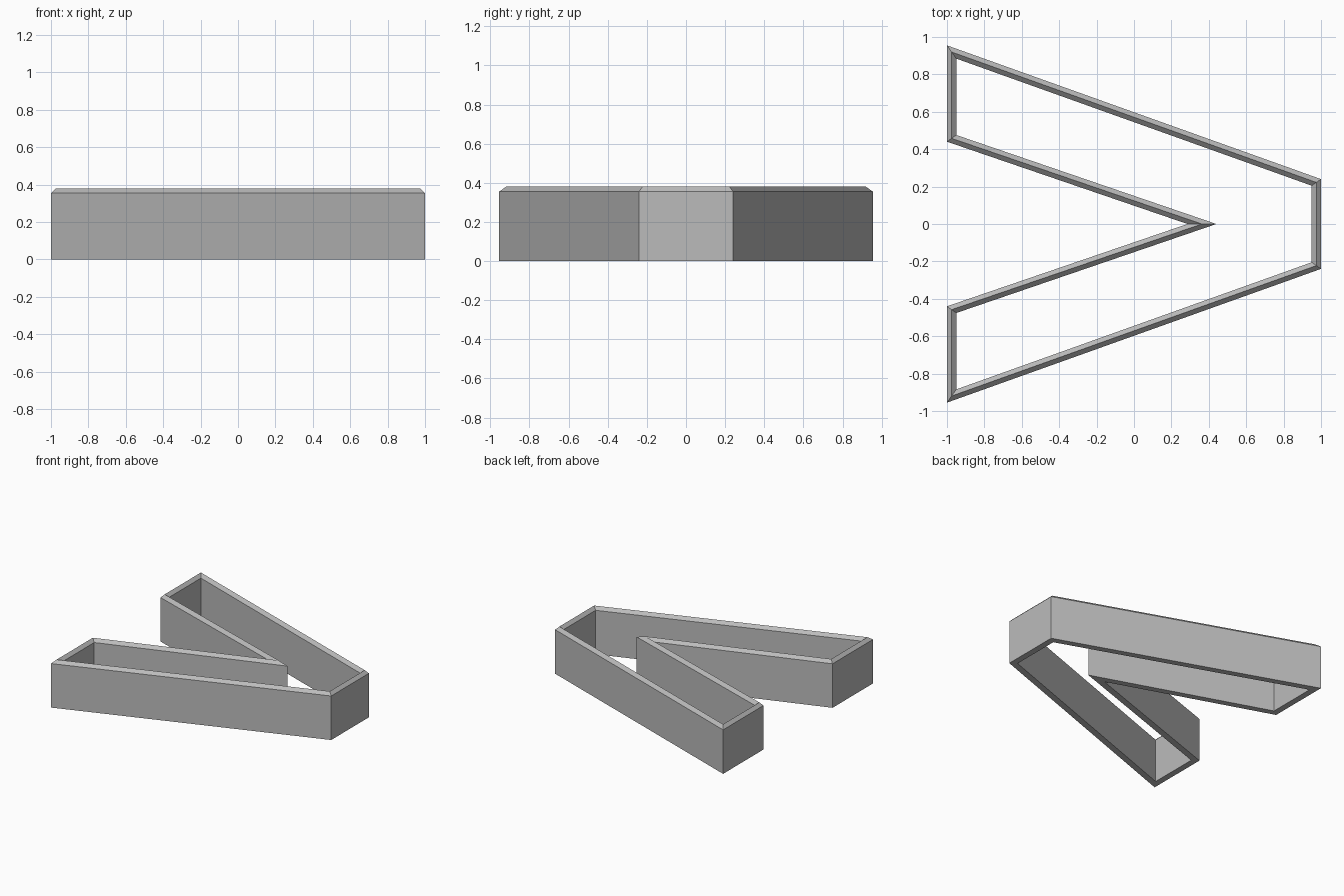
import bpy, bmesh
from mathutils import Vector

cube = bpy.data.objects.get("Cube")
if cube:
    bpy.data.objects.remove(cube, do_unlink=True)

WALL = 0.05        # wall thickness
EDGE_Z = 0.355     # height of the wall sides
RIDGE_Z = 0.38     # height of the ridge along the top

grey = bpy.data.materials.new("mid_grey")
grey.use_nodes = True
colour = (0.5, 0.5, 0.5, 1)
grey.diffuse_color = colour
grey.node_tree.nodes["Principled BSDF"].inputs["Base Color"].default_value = colour

# Outer outline, counter-clockwise: two arms joined at the blunt end
half = [(1, 0.24), (-1, 0.955), (-1, 0.44)]
notch = [(0.286, 0)]
outline = [Vector(p) for p in half + notch]
outline += [Vector((x, -y)) for x, y in reversed(half)]


def inset(points, distance):
    """Mitred inward offset of a counter-clockwise outline."""
    result = []
    for i, p in enumerate(points):
        d1 = (p - points[i - 1]).normalized()
        d2 = (points[(i + 1) % len(points)] - p).normalized()
        n1, n2 = Vector((-d1.y, d1.x)), Vector((-d2.y, d2.x))
        result.append(p + (n1 + n2) * distance / (1 + n1.dot(n2)))
    return result


# Wall cross-section as (inset, height), swept around the outline
section = [(0, 0), (0, EDGE_Z), (WALL / 2, RIDGE_Z), (WALL, EDGE_Z), (WALL, 0)]
bm = bmesh.new()
rings = [[bm.verts.new((p.x, p.y, z)) for p in inset(outline, d)] for d, z in section]
count = len(outline)
for k, ring in enumerate(rings):
    following = rings[(k + 1) % len(rings)]
    for i in range(count):
        j = (i + 1) % count
        bm.faces.new((ring[i], ring[j], following[j], following[i]))
bmesh.ops.recalc_face_normals(bm, faces=bm.faces)

mesh = bpy.data.meshes.new("wall_frame")
bm.to_mesh(mesh)
bm.free()
mesh.materials.append(grey)
frame = bpy.data.objects.new("wall_frame", mesh)
bpy.context.collection.objects.link(frame)
